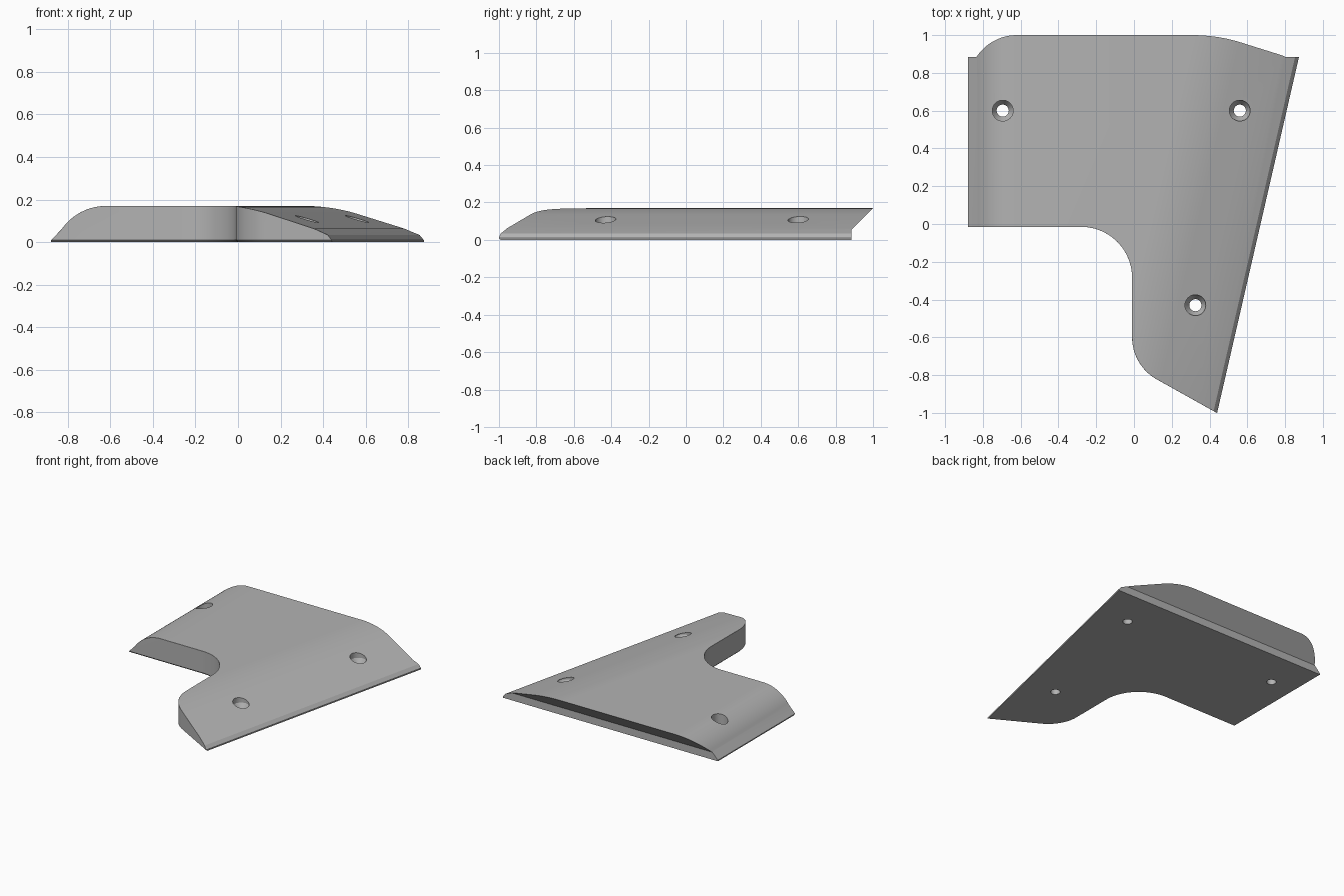
import bpy, bmesh
from math import sin, cos, radians, pi
from mathutils import Vector

if "Cube" in bpy.data.objects:
    bpy.data.objects.remove(bpy.data.objects["Cube"])

grey = bpy.data.materials.new("plain grey")
grey.use_nodes = True
grey.diffuse_color = (0.45, 0.45, 0.45, 1)
grey.node_tree.nodes["Principled BSDF"].inputs["Base Color"].default_value = grey.diffuse_color

TOP = 0.17


def arc(cx, cy, r, a0, a1, n):
    """Points on a circle between two angles in degrees."""
    angles = [radians(a0 + (a1 - a0) * i / n) for i in range(n + 1)]
    return [(cx + r * cos(a), cy + r * sin(a)) for a in angles]


def loft(name, rings):
    """Closed solid through rings of equal length."""
    bm = bmesh.new()
    loops = [[bm.verts.new(p) for p in ring] for ring in rings]
    n = len(loops[0])
    for a, b in zip(loops, loops[1:]):
        for i in range(n):
            j = (i + 1) % n
            bm.faces.new((a[i], a[j], b[j], b[i]))
    bm.faces.new(loops[0])
    bm.faces.new(loops[-1])
    bmesh.ops.recalc_face_normals(bm, faces=bm.faces)
    mesh = bpy.data.meshes.new(name)
    bm.to_mesh(mesh)
    bm.free()
    mesh.materials.append(grey)
    obj = bpy.data.objects.new(name, mesh)
    bpy.context.collection.objects.link(obj)
    return obj


def cut(obj, tool, operation):
    """Apply a boolean and discard the cutter."""
    mod = obj.modifiers.new("cut", 'BOOLEAN')
    mod.object, mod.operation, mod.solver = tool, operation, 'EXACT'
    bpy.context.view_layer.objects.active = obj
    bpy.ops.object.modifier_apply(modifier=mod.name)
    bpy.data.objects.remove(tool)


# Domed section: steep left shoulder, long right slope along the slanted edge
left = [(-0.88, 0), (-0.88, 0.008)] + arc(-0.62, TOP - 0.255, 0.255, 145.4, 90, 16)
slope = arc(0.58, TOP - 0.906, 0.906, 90, 106.7, 20)
right = slope + [(0.09, 0.063), (0.02, 0.034), (0, 0.01), (0, 0)]


def section(y):
    edge = 0.44 + 0.23 * (y + 1)
    return ([(x, y, z) for x, z in left]
            + [(edge - d / 0.975, y, z) for d, z in right])


plate = loft("plate", [section(-1.3), section(1.3)])

# Plan outline with the stepped, filleted front and its lower chamfer
front = ([(-1.2, -0.015)] + arc(-0.28, -0.285, 0.27, 90, 0, 20)
         + arc(0.245, -0.6, 0.255, 180, 240.6, 16) + [(0.76, -1.18)])
inner = []
for i, p in enumerate(front):
    a, b = front[max(i - 1, 0)], front[min(i + 1, len(front) - 1)]
    t = Vector((b[0] - a[0], b[1] - a[1])).normalized()
    inner.append((p[0] - t.y * 0.02, p[1] + t.x * 0.02))
back = [(1.3, 1.2), (-1.2, 1.2)]
rings = [[(x, y, z) for x, y in path + back]
         for path, z in ((inner, -0.01), (front, 0.01), (front, 0.4))]
cut(plate, loft("outline_cutter", rings), 'INTERSECT')

# Undercut back edge
side = [(-1.4, -0.2), (0.885, -0.2), (0.885, 0.055), (1.1, 0.27), (1.1, 0.4), (-1.4, 0.4)]
cut(plate, loft("back_cutter", [[(x, y, z) for y, z in side] for x in (-1.5, 1.5)]), 'INTERSECT')

# Small bevel along the top of the front wall
bm = bmesh.new()
bm.from_mesh(plate.data)
bm.normal_update()
rim = []
for e in bm.edges:
    mid = (e.verts[0].co + e.verts[1].co) / 2
    if len(e.link_faces) == 2 and mid.z > 0.03 and mid.y < 0.1:
        low, high = sorted(f.normal.z for f in e.link_faces)
        if abs(low) < 0.1 and high > 0.4:
            rim.append(e)
bmesh.ops.bevel(bm, geom=rim, offset=0.008, segments=1, affect='EDGES', clamp_overlap=True)
bm.to_mesh(plate.data)
bm.free()

# Countersunk screw holes
for x, y in ((-0.695, 0.6), (0.56, 0.6), (0.325, -0.43)):
    bore = ((0.032, -0.1), (0.032, 0.05), (0.055, 0.085), (0.055, 0.4))
    rings = [[(x + px, y + py, z) for px, py in arc(0, 0, r, 0, 360, 40)[:-1]] for r, z in bore]
    cut(plate, loft("hole_cutter", rings), 'DIFFERENCE')

bpy.ops.object.select_all(action='DESELECT')
plate.select_set(True)
bpy.context.view_layer.objects.active = plate
bpy.ops.object.shade_smooth_by_angle(angle=radians(25))
